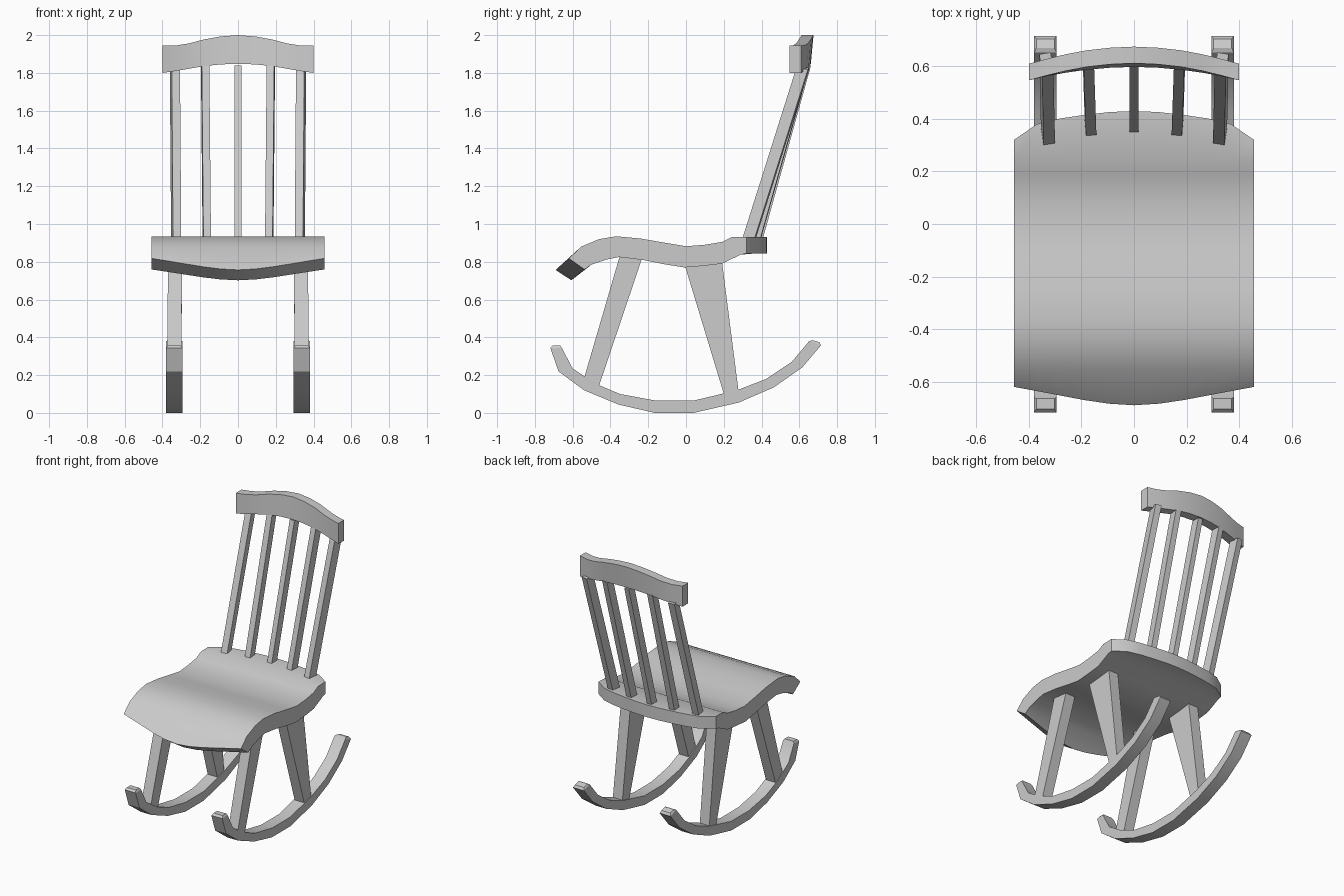
import bpy, bmesh, math

if "Cube" in bpy.data.objects:
    bpy.data.objects.remove(bpy.data.objects["Cube"])


def loft(name, rings, angle=30):
    """Skin a list of equal-length point rings and cap both ends."""
    bm = bmesh.new()
    vs = [[bm.verts.new(p) for p in r] for r in rings]
    n = len(rings[0])
    for a, b in zip(vs, vs[1:]):
        for i in range(n):
            j = (i + 1) % n
            bm.faces.new((a[i], a[j], b[j], b[i]))
    bm.faces.new(vs[0][::-1])
    bm.faces.new(vs[-1])
    bmesh.ops.recalc_face_normals(bm, faces=bm.faces)
    me = bpy.data.meshes.new(name)
    bm.to_mesh(me)
    bm.free()
    ob = bpy.data.objects.new(name, me)
    bpy.context.collection.objects.link(ob)
    bpy.ops.object.select_all(action='DESELECT')
    ob.select_set(True)
    bpy.context.view_layer.objects.active = ob
    bpy.ops.object.shade_smooth_by_angle(angle=math.radians(angle))
    return ob


def mirrored(stations):
    """Stations listed from the centre outwards -> full left-to-right list."""
    return [(-s[0],) + s[1:] for s in stations[:0:-1]] + stations


# Seat: wavy side profile, with front and back edges bowed across the width
SEAT_TOP = [(-0.555, 0.88), (-0.46, 0.92), (-0.37, 0.935), (-0.24, 0.923),
            (-0.12, 0.902), (0, 0.882), (0.10, 0.89), (0.19, 0.905), (0.24, 0.93)]
SEAT_BOTTOM = [(0.305, 0.845), (0.19, 0.79), (0.09, 0.778), (-0.01, 0.77),
               (-0.12, 0.788), (-0.23, 0.81), (-0.355, 0.825), (-0.42, 0.812),
               (-0.50, 0.785)]
rings = []
# x, slide of the front lip, back edge y
for x, lip, back in mirrored([(0, 0, 0.43), (0.095, 0.006, 0.426), (0.19, 0.02, 0.415),
                              (0.28, 0.037, 0.402), (0.37, 0.054, 0.38),
                              (0.457, 0.07, 0.32)]):
    prof = ([(-0.69 + lip, 0.757 + lip * 0.87)] + SEAT_TOP
            + [(back, 0.932), (back, 0.845)] + SEAT_BOTTOM
            + [(-0.607 + lip, 0.702 + lip * 0.82)])
    if back < 0.33:
        prof[len(SEAT_TOP) + 3] = (0.29, 0.838)
    rings.append([(x, y, z) for y, z in prof])
loft("seat", rings, 35)

# Crest rail: bowed backwards and arched
rings = []
# x, front y, bottom z, top z, backward lean
for x, y, z0, z1, lean in mirrored([(0, 0.598, 1.848, 2.0, 0.014),
                                    (0.09, 0.595, 1.845, 1.993, 0.013),
                                    (0.18, 0.587, 1.836, 1.977, 0.011),
                                    (0.26, 0.576, 1.822, 1.956, 0.007),
                                    (0.33, 0.563, 1.81, 1.945, 0.003),
                                    (0.40, 0.547, 1.80, 1.945, 0)]):
    rings.append([(x, y, z0), (x, y + 0.063, z0),
                  (x, y + 0.063 + lean, z1), (x, y + lean, z1)])
loft("crest_rail", rings)

# Back spindles: leaning bars set along the curve of the seat
# bottom x, top x, front y at seat, front y at crest, width, depth, turn
for i, (xb, xt, yb, yt, w, d, turn) in enumerate(mirrored([
        (0, 0, 0.35, 0.602, 0.036, 0.06, 0),
        (0.165, 0.174, 0.338, 0.595, 0.04, 0.06, 0.08),
        (0.327, 0.334, 0.303, 0.585, 0.044, 0.065, 0.16)])):
    if i < 2:
        xt, turn = -xt, -turn
    c, s = math.cos(turn), math.sin(turn)
    rings = []
    for x, y, z in ((xb, yb - 0.012, 0.89), (xt, yt, 1.84 if i in (1, 2, 3) else 1.82)):
        rings.append([(x + c * u + s * v, y + d / 2 - s * u + c * v, z)
                      for u, v in ((-w / 2, -d / 2), (w / 2, -d / 2),
                                   (w / 2, d / 2), (-w / 2, d / 2))])
    loft(f"back_spindle_{i + 1}", rings)

# Rocker path pairs: lower edge, upper edge (y, z)
ROCKER = [((-0.718, 0.343), (-0.658, 0.345)), ((-0.675, 0.22), (-0.60, 0.235)),
          ((-0.54, 0.12), (-0.48, 0.155)), ((-0.36, 0.045), (-0.35, 0.10)),
          ((-0.165, 0), (-0.16, 0.065)), ((0.04, 0), (0.04, 0.065)),
          ((0.28, 0.055), (0.27, 0.12)), ((0.465, 0.135), (0.425, 0.18)),
          ((0.615, 0.24), (0.56, 0.27)), ((0.715, 0.358), (0.652, 0.38))]
TIPS = (((-0.705, 0.357), (-0.665, 0.357)), ((0.705, 0.375), (0.67, 0.385)))

for side, sx in (("left", -1), ("right", 1)):
    # Rocker with softened tips
    rings = []
    for k, (lo, up) in enumerate([TIPS[0]] + ROCKER + [TIPS[1]]):
        e = 0.008 if k in (0, len(ROCKER) + 1) else 0
        a, b = sx * (0.295 + e), sx * (0.38 - e)
        rings.append([(a, *lo), (b, *lo), (b, *up), (a, *up)])
    loft(f"{side}_rocker", rings)
    # Legs: tapered bars from rocker up into the seat (y0, y1, z0, z1 at each end)
    for part, bot, top in (
            ("front", (-0.545, -0.465, 0.165, 0.13), (-0.345, -0.222, 0.85, 0.85)),
            ("back", (0.205, 0.28, 0.085, 0.10), (-0.018, 0.188, 0.82, 0.82))):
        rings = []
        for (y0, y1, z0, z1), xa, xb in ((bot, 0.302, 0.376), (top, 0.295, 0.37)):
            rings.append([(sx * xa, y0, z0), (sx * xb, y0, z0),
                          (sx * xb, y1, z1), (sx * xa, y1, z1)])
        loft(f"{side}_{part}_leg", rings)
